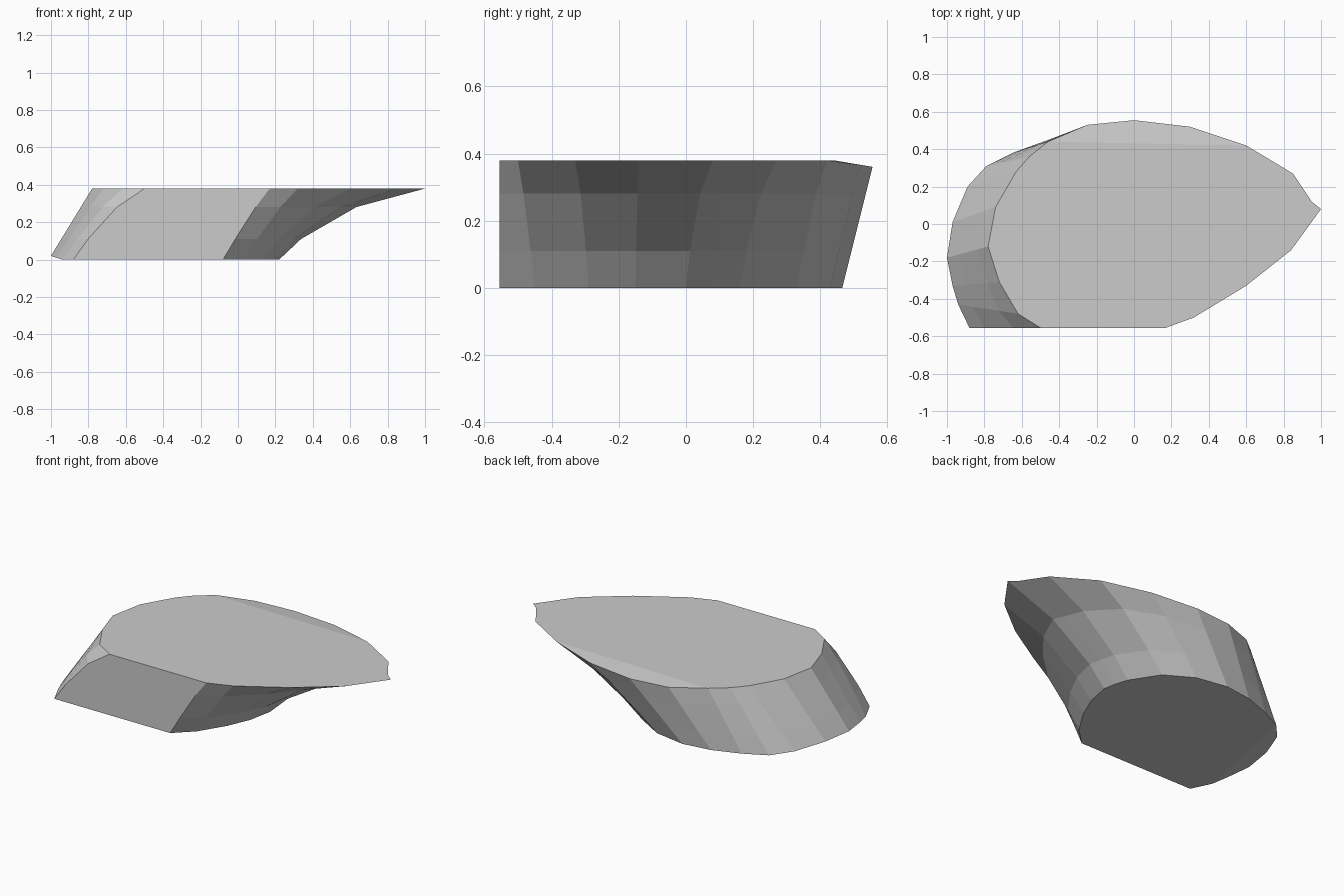
import bpy, bmesh
from mathutils import Vector

if "Cube" in bpy.data.objects:
    bpy.data.objects.remove(bpy.data.objects["Cube"])

# Paired outline columns: bottom x, y, z, top x, y, inward sag of the wall
COLUMNS = [
    (-.88, -.555, 0, -.50, -.555, .6), (-.94, -.43, 0, -.62, -.48, .3),
    (-.97, -.33, .01, -.72, -.31, 0), (-1, -.18, .02, -.78, -.12, 0),
    (-.97, .01, .02, -.74, .09, 0), (-.89, .20, .01, -.63, .28, 0),
    (-.79, .31, 0, -.56, .36, 0), (-.65, .38, 0, -.46, .44, 0),
    (-.48, .44, 0, -.25, .53, 0), (-.30, .465, 0, 0, .555, 0),
    (-.10, .43, 0, .30, .52, .2), (.07, .33, 0, .60, .42, .5),
    (.18, .16, 0, .85, .27, .8), (.205, .08, 0, .95, .12, .95),
    (.22, 0, 0, 1, .08, 1), (.19, -.15, 0, .84, -.14, .9),
    (.13, -.29, 0, .60, -.33, .7), (.03, -.45, 0, .32, -.50, .3),
    (-.08, -.555, 0, .17, -.555, .2),
]
TOP = .38
BACK = range(7, 12)  # columns along the lowered rear lip

bm = bmesh.new()
rings = [[], [], [], []]
for bx, by, bz, tx, ty, sag in COLUMNS:
    low = Vector((bx, by, bz))
    top_z = TOP - max(0, ty - .44) * .17 if tx < .5 else TOP
    high = Vector((tx, ty, top_z))
    for ring, f, t in zip(rings, (0, .29, .74, 1),
                          (0, .29 - .14 * sag, .74 - .21 * sag, 1)):
        p = low.lerp(high, t)
        p.z = low.z + (high.z - low.z) * f
        ring.append(bm.verts.new(p))

# Leaning side walls
n = len(COLUMNS)
for a, b in zip(rings, rings[1:]):
    for i in range(n):
        j = (i + 1) % n
        bm.faces.new((a[i], a[j], b[j], b[i]))

# Underside, with the slightly raised left edge as its own facet
bot, top = rings[0], rings[3]
bm.faces.new([bot[i] for i in range(n) if not 2 <= i <= 5])
bm.faces.new([bot[i] for i in range(1, 7)])

# Flat top and sloping rear lip
bm.faces.new([top[i] for i in range(n) if i not in BACK[1:-1]])
bm.faces.new([top[i] for i in BACK])

bmesh.ops.recalc_face_normals(bm, faces=bm.faces)
mesh = bpy.data.meshes.new("rock_ledge")
bm.to_mesh(mesh)
bm.free()
bpy.context.collection.objects.link(bpy.data.objects.new("rock_ledge", mesh))
